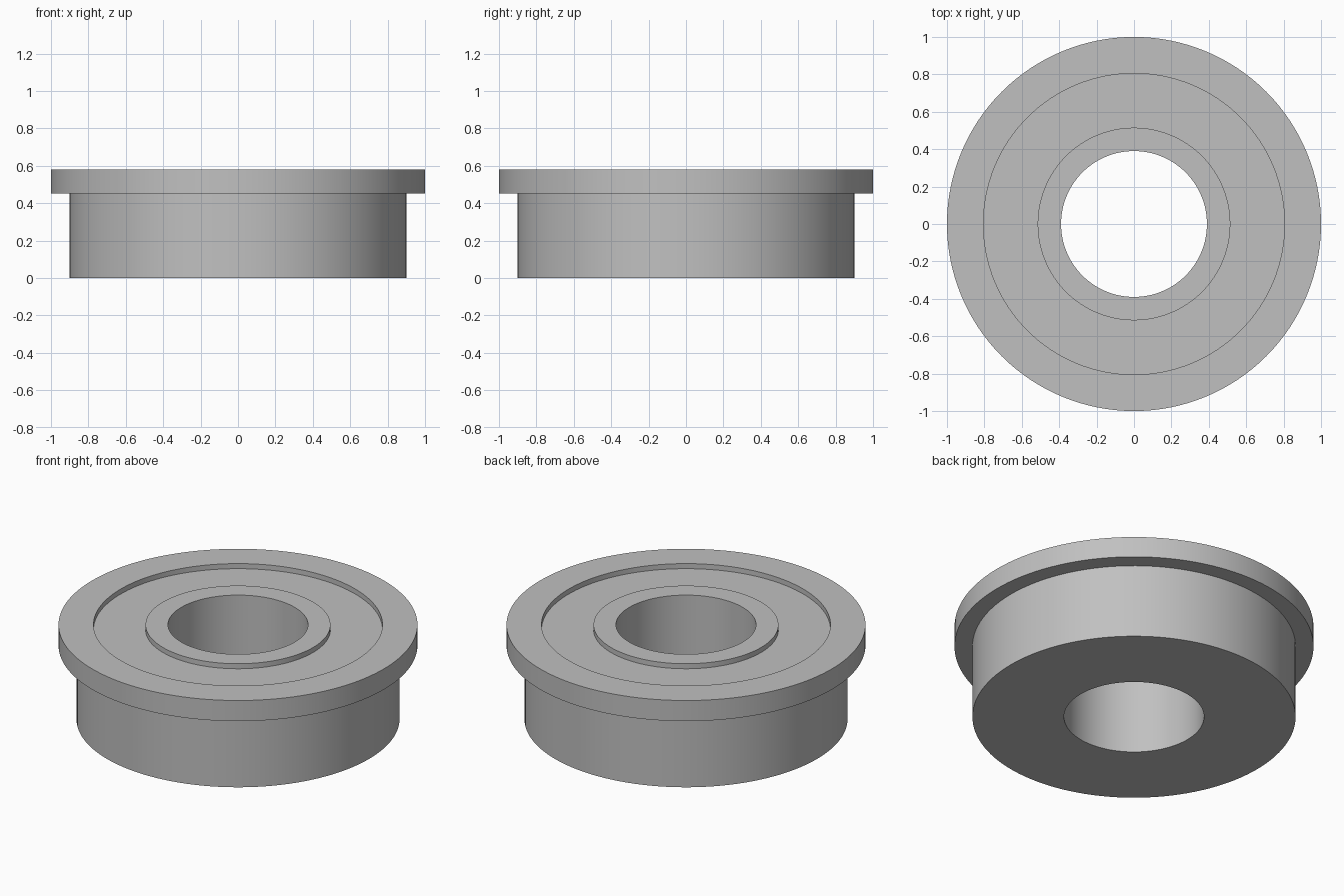
import bpy
import bmesh
import math

cube = bpy.data.objects.get("Cube")
if cube:
    bpy.data.objects.remove(cube, do_unlink=True)

STEPS = 128
BORE, BODY, FLANGE = 0.39, 0.90, 1.0
GROOVE_IN, GROOVE_OUT = 0.515, 0.805
TOP, LEDGE, GROOVE_Z = 0.58, 0.453, 0.549

# Plain grey metal
steel = bpy.data.materials.new("grey_metal")
steel.use_nodes = True
colour = (0.53, 0.53, 0.53, 1)
steel.diffuse_color = colour
steel.node_tree.nodes["Principled BSDF"].inputs["Base Color"].default_value = colour


def lathe(name, profile):
    """Spin a closed (radius, height) profile around z."""
    bm = bmesh.new()
    verts = [bm.verts.new((r, 0, z)) for r, z in profile]
    edges = [bm.edges.new((a, b)) for a, b in zip(verts, verts[1:] + verts[:1])]
    bmesh.ops.spin(bm, geom=verts + edges, cent=(0, 0, 0), axis=(0, 0, 1),
                   angle=math.tau, steps=STEPS, use_merge=True)
    bmesh.ops.remove_doubles(bm, verts=bm.verts, dist=1e-5)
    bmesh.ops.recalc_face_normals(bm, faces=bm.faces)
    mesh = bpy.data.meshes.new(name)
    bm.to_mesh(mesh)
    bm.free()
    mesh.materials.append(steel)
    obj = bpy.data.objects.new(name, mesh)
    bpy.context.collection.objects.link(obj)
    bpy.ops.object.select_all(action="DESELECT")
    obj.select_set(True)
    bpy.context.view_layer.objects.active = obj
    bpy.ops.object.shade_smooth_by_angle(angle=math.radians(30))
    return obj


# Flanged ring with a through bore and a shallow groove in its top face
lathe("flanged_bearing", [
    (BORE, 0), (BODY, 0), (BODY, LEDGE), (FLANGE, LEDGE), (FLANGE, TOP),
    (GROOVE_OUT, TOP), (GROOVE_OUT, GROOVE_Z),
    (GROOVE_IN, GROOVE_Z), (GROOVE_IN, TOP), (BORE, TOP),
])
